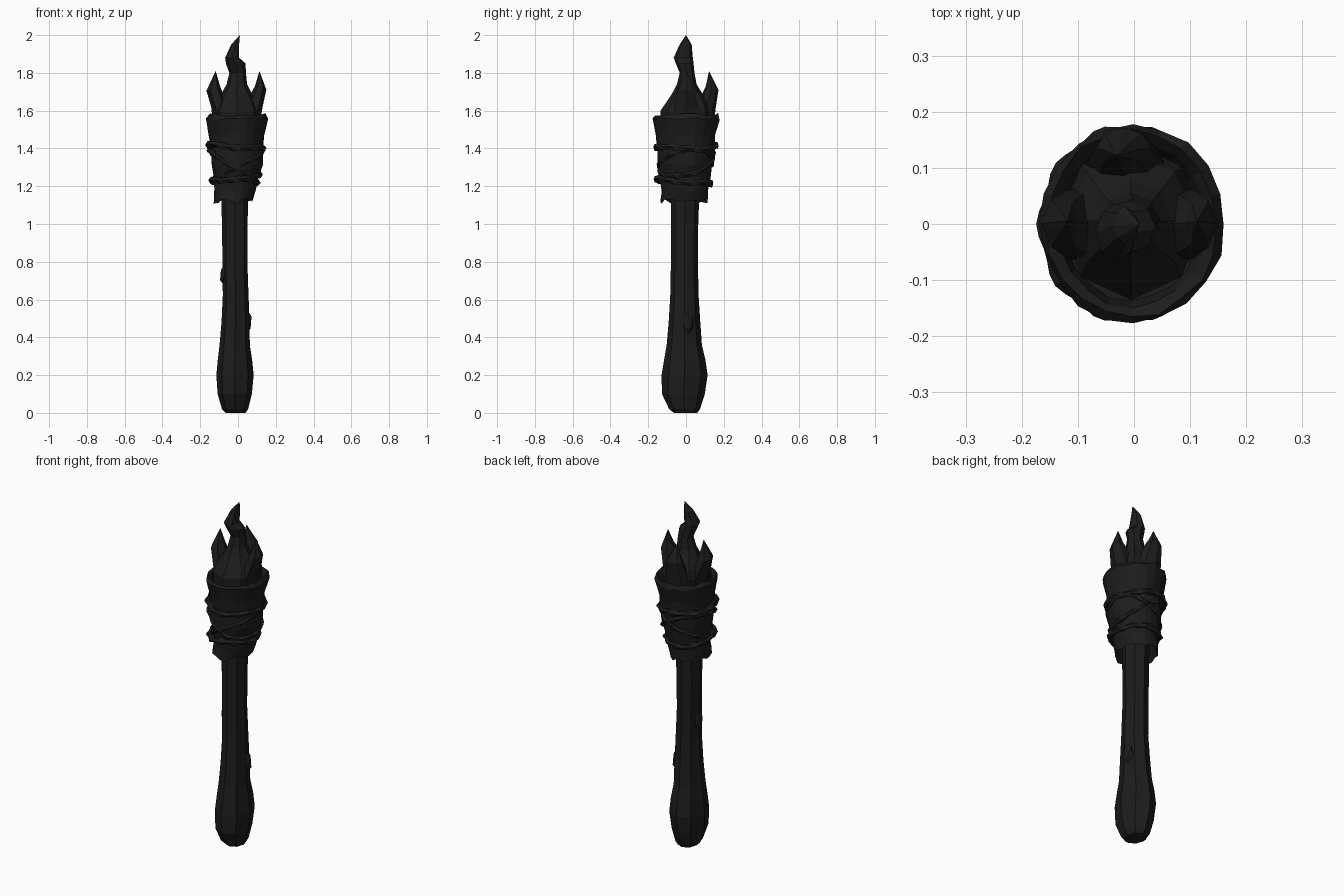
import bpy, bmesh, random
from math import sin, cos, pi, tau
from mathutils import Vector

random.seed(4)
dark = bpy.data.materials.new("charred_black")
dark.diffuse_color = (0.012, 0.012, 0.012, 1)


def finish(name, bm):
    bmesh.ops.recalc_face_normals(bm, faces=bm.faces)
    me = bpy.data.meshes.new(name)
    bm.to_mesh(me)
    bm.free()
    me.materials.append(dark)
    ob = bpy.data.objects.new(name, me)
    bpy.context.collection.objects.link(ob)
    return ob


def bridge(bm, a, b):
    n = len(a)
    for i in range(n):
        bm.faces.new((a[i], a[(i + 1) % n], b[(i + 1) % n], b[i]))


def loft(name, rings, sides, groove=0.0, jitter=0.0, zjit=0.0, tip=None):
    """Skin through rings given as (z, x min, x max, y min, y max)."""
    bm = bmesh.new()
    loops = []
    for z, x0, x1, y0, y1 in rings:
        loop = []
        for i in range(sides):
            a = tau * i / sides
            k = 1 - random.uniform(0, jitter) - (groove if i % 2 else 0)
            loop.append(bm.verts.new(((x0 + x1) / 2 + (x1 - x0) / 2 * cos(a) * k,
                                      (y0 + y1) / 2 + (y1 - y0) / 2 * sin(a) * k,
                                      z + random.uniform(-zjit, zjit))))
        loops.append(loop)
    for a, b in zip(loops, loops[1:]):
        bridge(bm, a, b)
    bm.faces.new(loops[0])
    if tip:
        t = bm.verts.new(tip)
        for i in range(sides):
            bm.faces.new((loops[-1][i], loops[-1][(i + 1) % sides], t))
    else:
        bm.faces.new(loops[-1])
    return finish(name, bm)


# Wooden handle with carved grain, thick at the foot
loft("handle", [
    (0.00, -0.065, 0.040, -0.065, 0.060),
    (0.02, -0.085, 0.055, -0.090, 0.075),
    (0.10, -0.108, 0.075, -0.128, 0.100),
    (0.20, -0.115, 0.083, -0.130, 0.115),
    (0.28, -0.108, 0.075, -0.118, 0.105),
    (0.36, -0.098, 0.064, -0.104, 0.086),
    (0.48, -0.088, 0.062, -0.092, 0.076),
    (0.62, -0.081, 0.057, -0.084, 0.067),
    (0.80, -0.083, 0.050, -0.080, 0.064),
    (1.00, -0.086, 0.052, -0.080, 0.066),
    (1.20, -0.088, 0.055, -0.080, 0.073)], 16, groove=0.09, jitter=0.02)

# Wood knots
for name, loc, size in (("knot_right", (0.045, 0.01, 0.48), (0.03, 0.035, 0.07)),
                        ("knot_left", (-0.070, -0.01, 0.73), (0.028, 0.03, 0.06))):
    bm = bmesh.new()
    bmesh.ops.create_icosphere(bm, subdivisions=1, radius=1)
    bmesh.ops.scale(bm, vec=size, verts=bm.verts)
    bmesh.ops.translate(bm, vec=loc, verts=bm.verts)
    finish(name, bm)

# Cloth: lower wrap with ragged hem, then an overlapping flared band
loft("lower_cloth", [
    (1.20, -0.080, 0.050, -0.075, 0.065),
    (1.14, -0.115, 0.070, -0.120, 0.105),
    (1.12, -0.132, 0.080, -0.138, 0.120),
    (1.18, -0.126, 0.100, -0.132, 0.122),
    (1.24, -0.130, 0.108, -0.138, 0.130),
    (1.32, -0.142, 0.132, -0.152, 0.145),
    (1.40, -0.148, 0.138, -0.155, 0.152),
    (1.46, -0.140, 0.130, -0.145, 0.145)], 20, jitter=0.05, zjit=0.012)
loft("upper_cloth_band", [
    (1.39, -0.120, 0.110, -0.130, 0.130),
    (1.40, -0.148, 0.138, -0.156, 0.154),
    (1.47, -0.155, 0.146, -0.164, 0.160),
    (1.555, -0.170, 0.167, -0.182, 0.180),
    (1.58, -0.160, 0.152, -0.170, 0.170),
    (1.56, -0.142, 0.135, -0.152, 0.152),
    (1.50, -0.130, 0.120, -0.140, 0.140)], 20, jitter=0.05, zjit=0.01)


# Twisted ropes: a two-lobed section swept round the cloth
def rope(name, z_mid, tilt, phase, rx, ry, cx, cy, r=0.02, segs=48, sides=6, twists=10):
    bm = bmesh.new()
    loops = []
    for s in range(segs):
        a = tau * s / segs
        z = z_mid + tilt * cos(a - phase) + 0.006 * sin(3 * a + phase)
        grow = 1 + (z - z_mid) * 1.0
        mid = Vector((cx + rx * grow * cos(a), cy + ry * grow * sin(a), z))
        out = Vector((cos(a), sin(a), 0))
        loop = []
        for i in range(sides):
            b = tau * i / sides
            rad = r * (0.82 + 0.24 * cos(2 * (b - twists * a / 2)))
            loop.append(bm.verts.new(mid + out * rad * cos(b) + Vector((0, 0, rad * sin(b)))))
        loops.append(loop)
    for s in range(segs):
        bridge(bm, loops[s], loops[(s + 1) % segs])
    finish(name, bm)


rope("rope_top", 1.41, 0.008, pi, 0.142, 0.158, -0.010, 0.0)
rope("rope_bottom", 1.225, 0.012, -pi / 2, 0.118, 0.143, -0.018, -0.012)
rope("rope_cross_a", 1.325, 0.075, pi * 0.85, 0.132, 0.142, -0.010, -0.003, r=0.017)
rope("rope_cross_b", 1.315, 0.075, pi * 0.08, 0.126, 0.140, -0.008, -0.003, r=0.017)

# Flame: a mound rising into a bent central tongue
loft("flame_centre", [
    (1.50, -0.125, 0.115, -0.135, 0.135),
    (1.60, -0.132, 0.122, -0.135, 0.145),
    (1.65, -0.115, 0.105, -0.100, 0.125),
    (1.70, -0.082, 0.068, -0.068, 0.080),
    (1.74, -0.060, 0.048, -0.048, 0.056),
    (1.80, -0.046, 0.042, -0.033, 0.045),
    (1.85, -0.064, 0.040, -0.054, 0.040),
    (1.88, -0.068, 0.006, -0.065, 0.036),
    (1.95, -0.036, 0.006, -0.034, 0.030)], 8, tip=(0.01, 0.0, 2.0))

# Side tongues that lean outward, then curl in to a point
loft("flame_left", [
    (1.55, -0.135, -0.020, -0.075, 0.075),
    (1.62, -0.142, -0.050, -0.070, 0.070),
    (1.705, -0.167, -0.085, -0.048, 0.050),
    (1.73, -0.156, -0.095, -0.036, 0.040)], 6, tip=(-0.118, 0.005, 1.81))
loft("flame_right", [
    (1.55, 0.020, 0.120, -0.075, 0.075),
    (1.62, 0.040, 0.130, -0.070, 0.070),
    (1.71, 0.078, 0.150, -0.048, 0.050),
    (1.73, 0.090, 0.143, -0.036, 0.040)], 6, tip=(0.113, 0.005, 1.81))
loft("flame_back", [
    (1.55, -0.090, 0.060, 0.030, 0.150),
    (1.62, -0.085, 0.055, 0.060, 0.158),
    (1.71, -0.068, 0.030, 0.095, 0.172),
    (1.73, -0.060, 0.015, 0.105, 0.162)], 8, tip=(-0.03, 0.122, 1.81))
